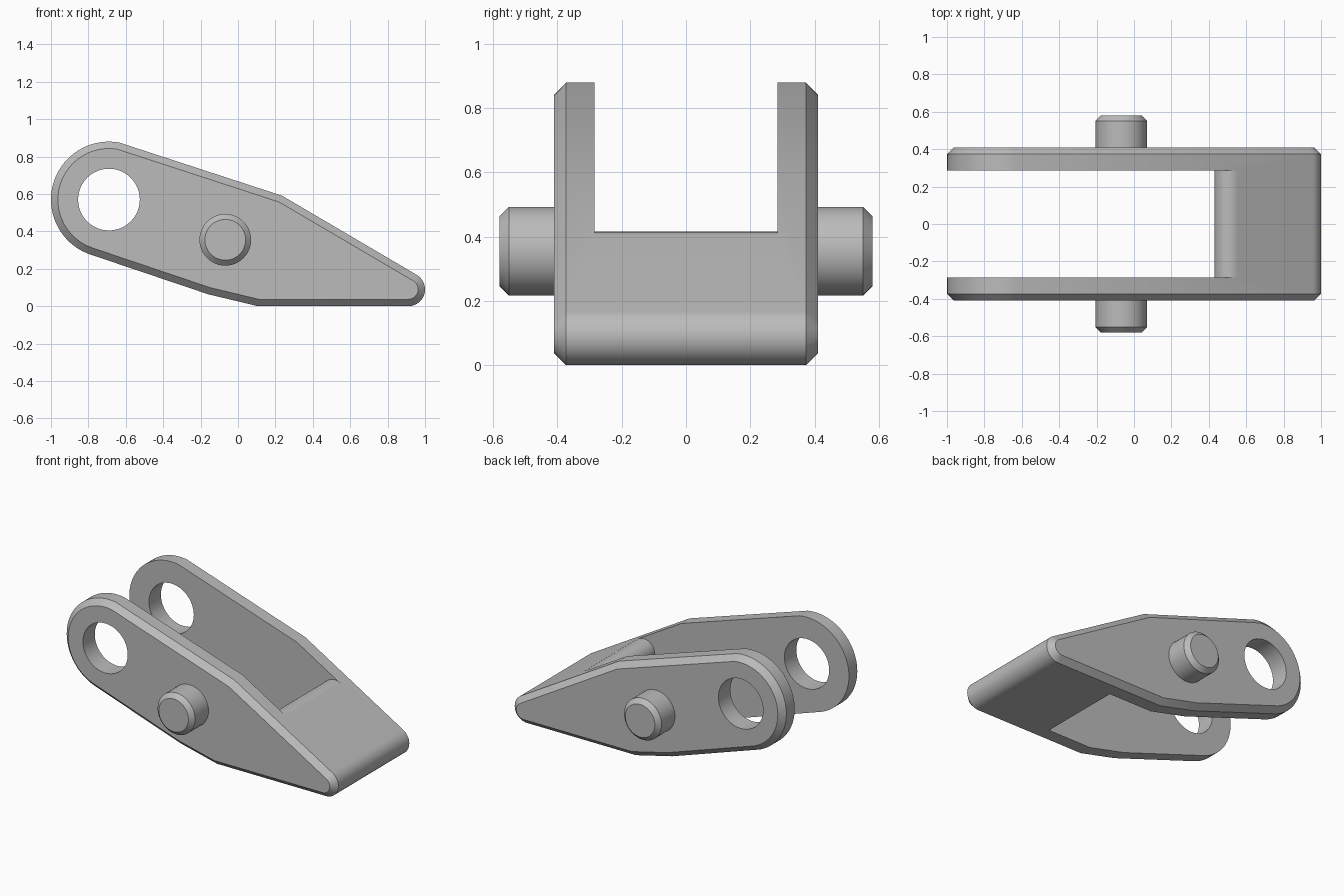
import bpy, bmesh, math
from mathutils import Vector

cube = bpy.data.objects.get("Cube")
if cube:
    bpy.data.objects.remove(cube, do_unlink=True)

grey = bpy.data.materials.new("plain grey")
grey.use_nodes = True
grey.diffuse_color = (0.5, 0.5, 0.5, 1)
grey.node_tree.nodes["Principled BSDF"].inputs["Base Color"].default_value = (0.5, 0.5, 0.5, 1)


def arc(cx, cz, r, start, end, steps):
    """Points on an arc in the side plane, angles in degrees."""
    angles = [math.radians(start + (end - start) * i / steps) for i in range(steps + 1)]
    return [Vector((cx + r * math.cos(a), cz + r * math.sin(a))) for a in angles]


def inset(points, d):
    """Move every side of a counter-clockwise outline inwards by d."""
    result = []
    for i, p in enumerate(points):
        a = (p - points[i - 1]).normalized()
        b = (points[(i + 1) % len(points)] - p).normalized()
        na, nb = Vector((-a.y, a.x)), Vector((-b.y, b.x))
        result.append(p + (na + nb) * d / (1 + na.dot(nb)))
    return result


def loft(name, sections):
    """Skin a closed solid through (y, outline) sections."""
    bm = bmesh.new()
    rings = [[bm.verts.new((p.x, y, p.y)) for p in outline] for y, outline in sections]
    for r, s in zip(rings, rings[1:]):
        for i in range(len(r)):
            bm.faces.new((r[i - 1], r[i], s[i], s[i - 1]))
    bm.faces.new(rings[0])
    bm.faces.new(rings[-1])
    bmesh.ops.recalc_face_normals(bm, faces=bm.faces)
    mesh = bpy.data.meshes.new(name)
    bm.to_mesh(mesh)
    bm.free()
    mesh.materials.append(grey)
    obj = bpy.data.objects.new(name, mesh)
    bpy.context.collection.objects.link(obj)
    return obj


def select(obj):
    bpy.ops.object.select_all(action='DESELECT')
    obj.select_set(True)
    bpy.context.view_layer.objects.active = obj


def cut(obj, cutter):
    select(obj)
    mod = obj.modifiers.new("cut", 'BOOLEAN')
    mod.operation = 'DIFFERENCE'
    mod.solver = 'EXACT'
    mod.object = cutter
    bpy.ops.object.modifier_apply(modifier=mod.name)
    bpy.data.objects.remove(cutter, do_unlink=True)


def smooth(obj):
    select(obj)
    bpy.ops.object.shade_smooth_by_angle(angle=math.radians(28))


# Lever body: teardrop side outline with chamfered outer faces
EYE = (-0.69, 0.57)
HALF, BEVEL = 0.41, 0.037
outline = arc(*EYE, 0.31, 80, 252, 36)
outline += [Vector((-0.16, 0.064)), Vector((0.107, 0))]
outline += arc(0.91, 0.09, 0.09, 270, 420, 20)
outline.append(Vector((0.235, 0.591)))
small = inset(outline, BEVEL)
body = loft("lever_body", [(-HALF, small), (BEVEL - HALF, outline),
                           (HALF - BEVEL, outline), (HALF, small)])

# Slot between the two arms, leaving a rounded lip on the solid nose
slot = [Vector((-1.2, 1.2)), Vector((-1.2, -0.2)), Vector((0.43, -0.2))]
slot += arc(0.51, 0.336, 0.08, 180, 60, 14)
slot.append(Vector((0.57, 1.2)))
cut(body, loft("slot_cutter", [(-0.285, slot), (0.285, slot)]))

# Round eye through both arms
eye = arc(*EYE, 0.165, 0, 352.5, 47)
cut(body, loft("eye_cutter", [(-0.6, eye), (0.6, eye)]))
smooth(body)

# Pivot pins with chamfered ends
PIN = (-0.068, 0.355)
wide = arc(*PIN, 0.138, 0, 352.5, 47)
narrow = arc(*PIN, 0.109, 0, 352.5, 47)
for name, side in (("right_pin", -1), ("left_pin", 1)):
    pin = loft(name, [(side * 0.40, wide), (side * 0.551, wide), (side * 0.58, narrow)])
    smooth(pin)
